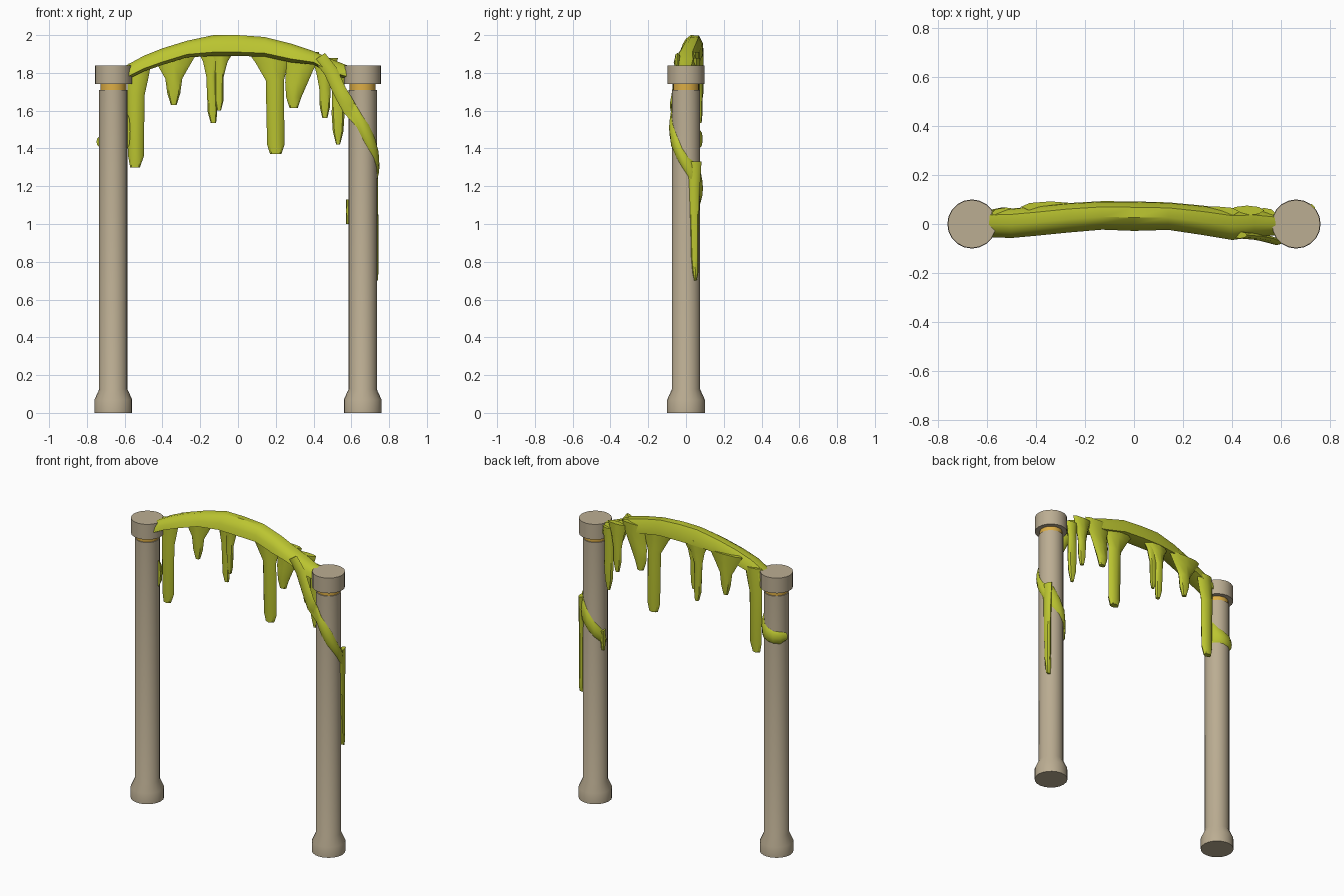
import bpy, bmesh
from math import sin, cos, pi, radians
from mathutils import Vector as V


def material(name, rgb):
    m = bpy.data.materials.new(name)
    m.diffuse_color = (*rgb, 1)
    return m


STONE = material("stone", (0.50, 0.42, 0.29))
GOLD = material("gold", (0.72, 0.42, 0.06))
MOSS = material("moss", (0.50, 0.56, 0.03))


def loft(name, rings, mat, angle=40):
    """Skin a list of equal-length point rings and cap both ends."""
    bm = bmesh.new()
    rows = [[bm.verts.new(p) for p in r] for r in rings]
    n = len(rows[0])
    for a, b in zip(rows, rows[1:]):
        for i in range(n):
            j = (i + 1) % n
            bm.faces.new((a[i], a[j], b[j], b[i]))
    bm.faces.new(rows[0][::-1])
    bm.faces.new(rows[-1])
    bmesh.ops.recalc_face_normals(bm, faces=bm.faces)
    me = bpy.data.meshes.new(name)
    bm.to_mesh(me)
    bm.free()
    me.materials.append(mat)
    ob = bpy.data.objects.new(name, me)
    bpy.context.collection.objects.link(ob)
    bpy.ops.object.select_all(action='DESELECT')
    ob.select_set(True)
    bpy.context.view_layer.objects.active = ob
    bpy.ops.object.shade_smooth_by_angle(angle=radians(angle))
    return ob


def oval(c, u, v, n=8):
    c, u, v = V(c), V(u), V(v)
    return [c + u * cos(2 * pi * i / n) + v * sin(2 * pi * i / n) for i in range(n)]


def lathe(name, x, profile, mat):
    return loft(name, [oval((x, 0, z), (r, 0, 0), (0, r, 0), 20) for r, z in profile], mat, 28)


def on_column(x, deg, z, half_height, r=0.077, thick=0.013):
    """Ring of a ribbon lying on a column surface."""
    d = V((cos(radians(deg)), sin(radians(deg)), 0))
    return oval(V((x, 0, z)) + d * r, (0, 0, half_height), d * thick)


# Columns: base and shaft, gold collar, cap
for side, x in (("left", -0.66), ("right", 0.66)):
    lathe(side + "_column", x, [(0.10, 0), (0.10, 0.07), (0.075, 0.125), (0.075, 1.71)], STONE)
    lathe(side + "_collar", x, [(0.069, 1.70), (0.069, 1.745)], GOLD)
    lathe(side + "_cap", x, [(0.098, 1.74), (0.098, 1.84)], STONE)

# Sagging arch: x, underside z, top z, y centre, half depth
arch = [(-0.60, 1.765, 1.835, 0.003, 0.056), (-0.50, 1.815, 1.89, 0.003, 0.060),
        (-0.40, 1.85, 1.93, 0.012, 0.060), (-0.27, 1.89, 1.97, 0.025, 0.060),
        (-0.13, 1.90, 2.00, 0.035, 0.058), (0.0, 1.90, 2.00, 0.032, 0.060),
        (0.14, 1.895, 1.99, 0.032, 0.056), (0.28, 1.865, 1.955, 0.015, 0.060),
        (0.40, 1.85, 1.915, -0.003, 0.062), (0.49, 1.80, 1.875, 0.003, 0.056),
        (0.59, 1.77, 1.835, 0.0, 0.045)]
section = [(-1, 0.1), (-0.85, 0.5), (-0.55, 0.8), (-0.1, 1), (0.6, 0.97), (0.95, 0.55), (1, 0), (0, -0.1)]
loft("moss_arch", [[(x, yc + hw * s, zb + (zt - zb) * t) for s, t in section]
                   for x, zb, zt, yc, hw in arch], MOSS)

# Hanging drips: y, half thickness, then (x centre, z, half width) from top to tip
drips = [
    (0.045, 0.022, [(-0.52, 1.85, .06), (-0.53, 1.77, .055), (-0.54, 1.68, .045), (-0.54, 1.36, .042), (-0.545, 1.30, .026)]),
    (0.070, 0.022, [(-0.34, 1.90, .12), (-0.34, 1.84, .085), (-0.34, 1.77, .045), (-0.34, 1.69, .034), (-0.34, 1.63, .015)]),
    (0.070, 0.022, [(-0.12, 1.93, .10), (-0.13, 1.86, .055), (-0.14, 1.78, .028), (-0.135, 1.59, .025), (-0.13, 1.535, .014)]),
    (0.060, 0.020, [(-0.09, 1.93, .08), (-0.09, 1.86, .035), (-0.10, 1.78, .024), (-0.10, 1.65, .022), (-0.10, 1.60, .010)]),
    (0.050, 0.024, [(0.17, 1.93, .13), (0.18, 1.85, .085), (0.195, 1.76, .048), (0.20, 1.42, .046), (0.20, 1.37, .03)]),
    (0.050, 0.022, [(0.33, 1.91, .10), (0.33, 1.83, .075), (0.31, 1.75, .06), (0.295, 1.67, .04), (0.295, 1.615, .022)]),
    (0.055, 0.020, [(0.46, 1.88, .07), (0.46, 1.80, .045), (0.46, 1.72, .030), (0.46, 1.62, .027), (0.46, 1.56, .013)]),
    (0.045, 0.020, [(0.53, 1.83, .045), (0.53, 1.73, .032), (0.53, 1.58, .034), (0.53, 1.49, .028), (0.53, 1.42, .010)]),
]
for i, (y, t, pts) in enumerate(drips, 1):
    loft(f"moss_drip_{i}", [oval((x, y, z), (w, 0, 0), (0, t * min(1, 0.3 + w / 0.035 * 0.7), 0))
                            for x, z, w in pts], MOSS)

# Strand leaving the arch and winding down round the right column
strand = [oval(c, u, (0, 0.014, 0)) for c, u in (
    ((0.43, -0.045, 1.885), (0.03, 0, 0.02)), ((0.49, -0.05, 1.81), (0.032, 0, 0.018)),
    ((0.54, -0.06, 1.70), (0.03, 0, 0.022)), ((0.58, -0.072, 1.63), (0.022, 0, 0.04)))]
strand += [on_column(0.66, a, z, h) for a, z, h in (
    (-115, 1.57, .055), (-90, 1.51, .06), (-65, 1.46, .065), (-40, 1.41, .06), (-15, 1.35, .05),
    (10, 1.30, .05), (35, 1.26, .07), (60, 1.24, .075), (90, 1.19, .06), (120, 1.14, .05),
    (150, 1.10, .045), (172, 1.07, .03))]
loft("moss_strand", strand, MOSS)

# Long runner on the outer side and a short one on the inner side
loft("moss_outer_runner", [oval((x, y, z), (0, w, 0), (0.018, 0, 0)) for x, y, z, w in (
    (0.723, 0.04, 1.33, .042), (0.723, 0.042, 1.20, .032), (0.725, 0.044, 1.0, .024),
    (0.725, 0.046, 0.82, .020), (0.725, 0.05, 0.74, .015), (0.722, 0.05, 0.70, .006))], MOSS)
loft("moss_inner_runner", [oval((0.586, 0.025, z), (0, w, 0), (0.013, 0, 0))
                           for z, w in ((1.13, .02), (1.06, .02), (1.0, .008))], MOSS)

# Patch clinging to the back of the left column
loft("moss_patch", [on_column(-0.66, a, z, h) for a, z, h in (
    (5, 1.49, .09), (30, 1.48, .07), (55, 1.46, .05), (80, 1.45, .045),
    (110, 1.44, .04), (140, 1.435, .04), (172, 1.435, .025))], MOSS)
